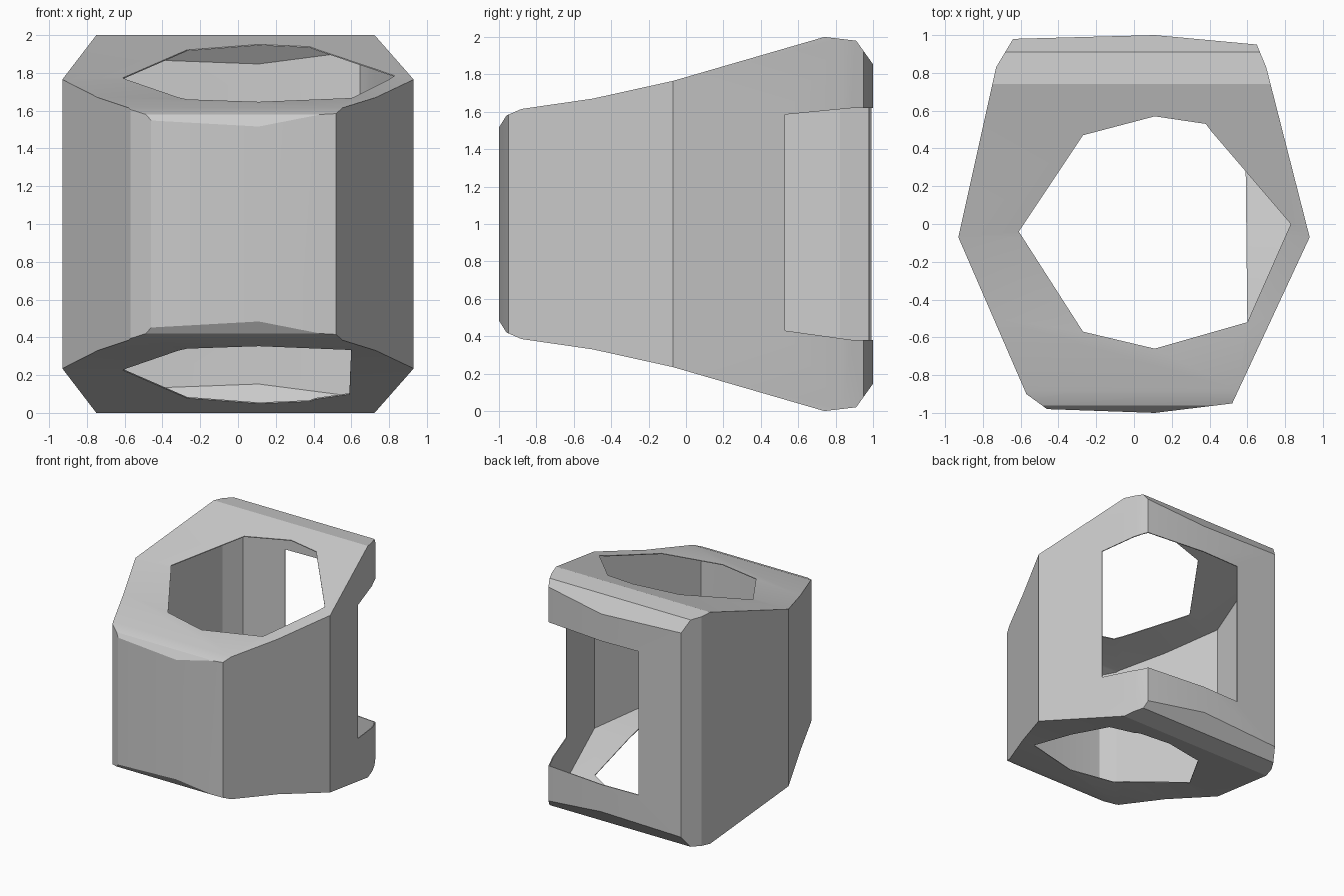
import bpy, bmesh

if "Cube" in bpy.data.objects:
    bpy.data.objects.remove(bpy.data.objects["Cube"])


def prism(name, pts, lo, hi, axis="z"):
    """Extrude a flat outline between lo and hi (plan outline for z, side profile for x)."""
    bm = bmesh.new()
    place = (lambda a, b, t: (a, b, t)) if axis == "z" else (lambda a, b, t: (t, a, b))
    low = [bm.verts.new(place(a, b, lo)) for a, b in pts]
    high = [bm.verts.new(place(a, b, hi)) for a, b in pts]
    bm.faces.new(low)
    bm.faces.new(high)
    n = len(pts)
    for i in range(n):
        j = (i + 1) % n
        bm.faces.new((low[i], low[j], high[j], high[i]))
    bmesh.ops.recalc_face_normals(bm, faces=bm.faces)
    mesh = bpy.data.meshes.new(name)
    bm.to_mesh(mesh)
    bm.free()
    ob = bpy.data.objects.new(name, mesh)
    bpy.context.collection.objects.link(ob)
    return ob


def boolean(target, tool, operation):
    """Apply a boolean and remove the helper."""
    tool.hide_render = True
    mod = target.modifiers.new("cut", "BOOLEAN")
    mod.operation = operation
    mod.solver = "EXACT"
    mod.object = tool
    bpy.context.view_layer.objects.active = target
    bpy.ops.object.modifier_apply(modifier=mod.name)
    bpy.data.objects.remove(tool)


# Plan outline of the faceted body
outline = [(-0.93, -0.07), (-0.57, -0.90), (-0.46, -0.98), (0.11, -1.0),
           (0.52, -0.95), (0.93, -0.07), (0.70, 0.83), (0.65, 0.95),
           (0.11, 1.0), (-0.64, 0.98), (-0.73, 0.83)]

# Flared side profile, mirrored about mid height
upper = [(-1.01, 1.50), (-0.96, 1.58), (-0.88, 1.615), (-0.50, 1.67),
         (-0.07, 1.765), (0.74, 2.0), (0.91, 1.98), (1.01, 1.84)]
profile = upper + [(y, 2 - z) for y, z in reversed(upper)]


def faceted_body(name, s):
    """Plan outline trimmed by the side profile, scaled about the centre."""
    ob = prism(name, [(x * s, y * s) for x, y in outline], -0.2, 2.2)
    side = [(y * s, 1 + (z - 1) * s) for y, z in profile]
    boolean(ob, prism("side_profile", side, -1.2, 1.2, "x"), "INTERSECT")
    return ob


# Thin hollow shell
body = faceted_body("ring_body", 1.0)
boolean(body, faceted_body("cavity", 0.992), "DIFFERENCE")

# Openings in the top and bottom caps; the lower one is narrower on one side
hole_front = [(-0.61, -0.04), (-0.27, -0.57), (0.11, -0.66), (0.60, -0.52)]
hole_back = [(0.41, 0.49), (0.38, 0.53), (0.11, 0.57), (-0.27, 0.47)]
top_hole = hole_front + [(0.83, 0.0)] + hole_back
low_hole = hole_front + [(0.59, 0.40)] + hole_back
boolean(body, prism("top_hole", top_hole, 1.0, 2.3), "DIFFERENCE")
boolean(body, prism("low_hole", low_hole, -0.3, 1.0), "DIFFERENCE")

# Window wrapping the back right corner
window = [(0.53, 0.43), (0.89, 0.38), (1.2, 0.38), (1.2, 1.62), (0.89, 1.62), (0.53, 1.585)]
boolean(body, prism("corner_window", window, -0.24, 1.2, "x"), "DIFFERENCE")

# Soft shading on the shallow front facets
bpy.ops.object.select_all(action="DESELECT")
body.select_set(True)
bpy.context.view_layer.objects.active = body
bpy.ops.object.shade_smooth_by_angle(angle=0.3)
